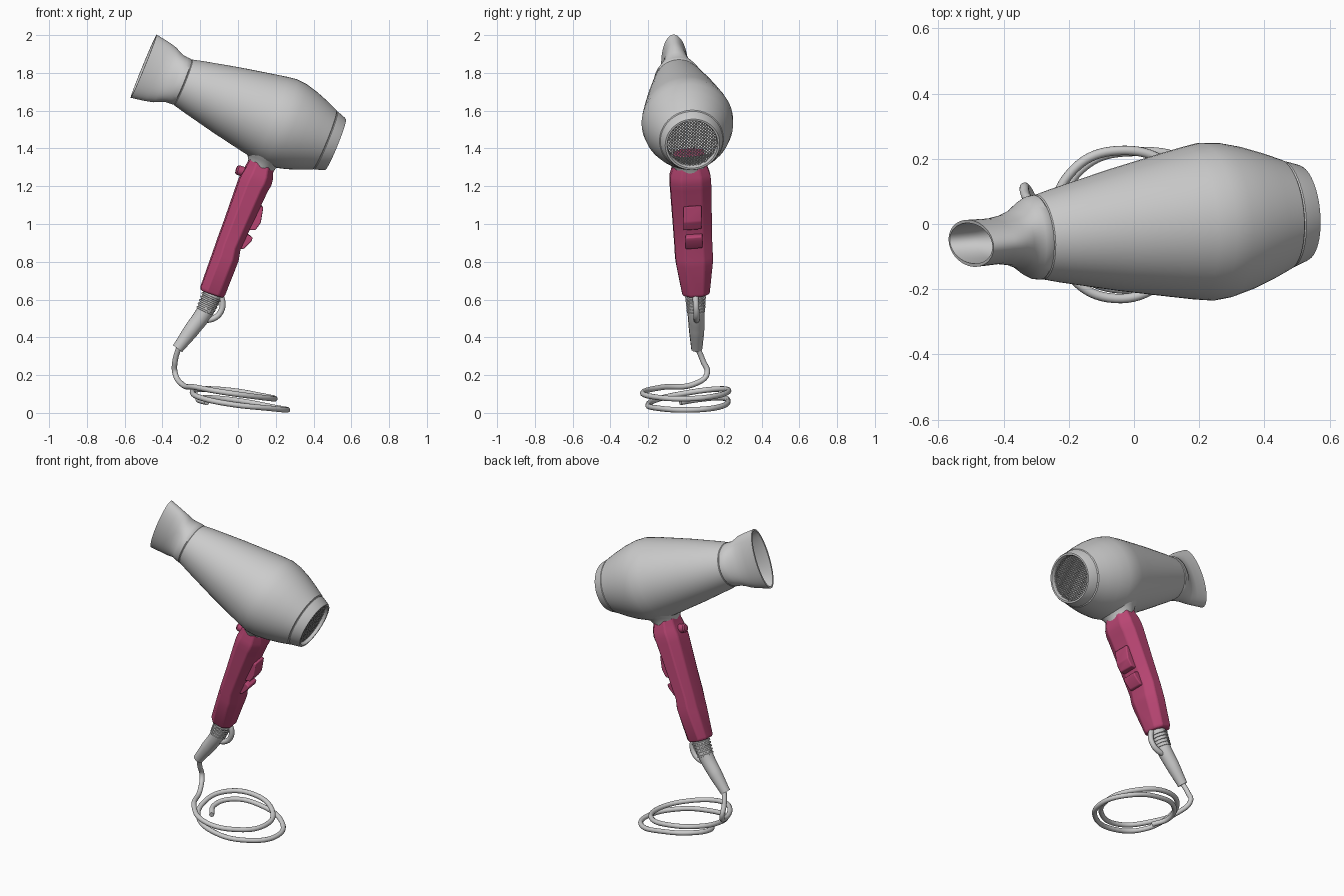
import bpy, bmesh
from math import sin, cos, pi, radians
from mathutils import Vector, Matrix

if "Cube" in bpy.data.objects:
    bpy.data.objects.remove(bpy.data.objects["Cube"])

# Frames: U runs along the barrel (outlet to intake), D runs down the handle
F = Vector((-0.29, -0.04, 1.75))
T = Vector((0.10, 0.018, 1.30))
U = Vector((0.922, 0.085, -0.376)).normalized()
D = Vector((-0.32, 0.049, -0.946)).normalized()
W = U.cross(D).normalized()
V = U.cross(W)
E = D.cross(W)

pink = bpy.data.materials.new("pink_plastic")
pink.diffuse_color = (0.48, 0.06, 0.17, 1)
pink.use_nodes = True
pink.node_tree.nodes["Principled BSDF"].inputs["Base Color"].default_value = pink.diffuse_color


def finish(name, bm, mat=None, angle=30, bevel=0):
    bmesh.ops.recalc_face_normals(bm, faces=bm.faces)
    me = bpy.data.meshes.new(name)
    bm.to_mesh(me)
    bm.free()
    ob = bpy.data.objects.new(name, me)
    bpy.context.collection.objects.link(ob)
    if mat:
        me.materials.append(mat)
    if bevel:
        m = ob.modifiers.new("bevel", 'BEVEL')
        m.width, m.segments, m.limit_method = bevel, 3, 'ANGLE'
        m.angle_limit = radians(25)
    bpy.ops.object.select_all(action='DESELECT')
    ob.select_set(True)
    bpy.context.view_layer.objects.active = ob
    bpy.ops.object.shade_smooth_by_angle(angle=radians(angle))
    return ob


def loft(name, rings, caps=False, **kw):
    bm = bmesh.new()
    rows = [[bm.verts.new(p) for p in r] for r in rings]
    n = len(rows[0])
    for a, b in zip(rows, rows[1:]):
        for i in range(n):
            bm.faces.new((a[i], a[(i + 1) % n], b[(i + 1) % n], b[i]))
    if caps:
        bm.faces.new(rows[0])
        bm.faces.new(rows[-1])
    return finish(name, bm, **kw)


def oval(c, x, y, a, b, n=56):
    return [c + x * a * cos(2 * pi * i / n) + y * b * sin(2 * pi * i / n) for i in range(n)]


def tube(name, pts, r, radii=None):
    cu = bpy.data.curves.new(name, 'CURVE')
    cu.dimensions = '3D'
    cu.bevel_depth, cu.bevel_resolution, cu.resolution_u = r, 4, 10
    cu.use_fill_caps = True
    sp = cu.splines.new('BEZIER')
    sp.bezier_points.add(len(pts) - 1)
    for i, (bp, p) in enumerate(zip(sp.bezier_points, pts)):
        bp.co = p
        bp.handle_left_type = bp.handle_right_type = 'AUTO'
        bp.radius = radii[i] if radii else 1
    ob = bpy.data.objects.new(name, cu)
    bpy.context.collection.objects.link(ob)
    return ob


def prism(name, outline, y, half, **kw):
    # outline in x,z pushed sideways along W
    loft(name, [[Vector((x, y, z)) + W * h for x, z in outline] for h in (-half, half)],
         caps=True, mat=pink, bevel=0.006, **kw)


# Barrel: turned shell with a seam groove near the intake ring and a rear lip
barrel = [(-0.01, 0.118), (0.0, 0.13), (0.06, 0.145), (0.25, 0.187), (0.42, 0.22), (0.5, 0.235),
          (0.555, 0.243), (0.61, 0.238), (0.68, 0.22), (0.75, 0.195), (0.81, 0.17),
          (0.814, 0.163), (0.818, 0.166), (0.865, 0.15), (0.874, 0.145), (0.874, 0.135),
          (0.865, 0.131), (0.82, 0.131)]
loft("barrel", [oval(F + U * s, V, W, r, r) for s, r in barrel])

# Concentrator nozzle: round collar blending to a tall flared slot, with inner wall
nozzle = [(0.0, .124, .124), (-0.008, .13, .13), (-0.03, .127, .131), (-0.05, .115, .133),
          (-0.075, .092, .142), (-0.105, .078, .157), (-0.15, .070, .168), (-0.227, .072, .181),
          (-0.227, .062, .171), (-0.15, .060, .155), (-0.075, .075, .125), (0.03, .10, .10)]
loft("nozzle", [oval(F + U * s, V, W, v, w) for s, w, v in nozzle], angle=40)

# Intake grille: diagonal wire lattice
bm = bmesh.new()
bmesh.ops.create_grid(bm, x_segments=26, y_segments=26, size=0.15,
                      matrix=Matrix.Rotation(pi / 4, 4, 'Z'))
bmesh.ops.delete(bm, geom=[v for v in bm.verts if v.co.length > 0.137], context='VERTS')
M = Matrix((V, W, U)).transposed().to_4x4()
M.translation = F + U * 0.853
bm.transform(M)
grille = finish("intake_grille", bm)
wire = grille.modifiers.new("wire", 'WIREFRAME')
wire.thickness = 0.005

# Neck flare from barrel to handle
neck = [(0.005, .07, .088), (-0.02, .074, .095), (-0.05, .09, .115), (-0.09, .13, .15),
        (-0.12, .16, .17)]
loft("neck", [oval(T + D * t + E * 0.02, E, W, a, b, 40) for t, a, b in neck])

# Handle: chamfered section; (distance down, front edge, rear edge, half width)
grip = [(-0.09, -.05, .07, .08), (-0.01, -.053, .086, .092), (.03, -.060, .097, .105),
        (.065, -.068, .1, .108), (.1, -.070, .092, .108), (.32, -.072, .067, .102),
        (.44, -.075, .054, .099), (.5, -.075, .064, .099), (.54, -.076, .062, .096),
        (.70, -.079, .055, .073), (.712, -.072, .048, .066)]
rings = []
for t, lo, hi, b in grip:
    c, a = T + D * t + E * (lo + hi) / 2, (hi - lo) / 2
    oct8 = [(1, .5), (.5, 1), (-.5, 1), (-1, .5), (-1, -.5), (-.5, -1), (.5, -1), (1, -.5)]
    rings.append([c + E * a * p + W * b * q for p, q in oct8])
loft("handle", rings, caps=True, mat=pink, bevel=0.01, angle=35)

# Two rocker switches and the round button
prism("upper_switch", [(.05, .97), (.09, .97), (.118, 1.01), (.132, 1.094), (.07, 1.10)], 0.034, 0.048)
prism("lower_switch", [(-.03, .87), (.027, .87), (.068, .91), (.076, .93), (.055, .945), (.01, .95)],
      0.042, 0.045)
bc = T + D * 0.045
loft("round_button", [oval(bc - E * o, D, W, r, r, 24)
                      for o, r in ((.04, .026), (.092, .026), (.1, .02), (.102, .008))],
     caps=True, mat=pink)

# Cord sleeve with ribs
A, B = Vector((-0.13, .05, .64)), Vector((-0.18, .053, .53))
tube("cord_sleeve", [A, B, (-0.245, .056, .44), (-0.32, .057, .34)], 0.05, [1, .9, .82, .6])
for i in range(5):
    c = A.lerp(B, 0.25 + 0.16 * i)
    n = (B - A).normalized()
    x = n.cross(W).normalized()
    r = 0.055 - 0.0015 * i
    loft(f"sleeve_rib_{i + 1}", [oval(c + n * o, x, W, q, q, 28)
                                 for o, q in ((-.007, r - .012), (-.004, r), (.004, r), (.007, r - .012))])

# Hanging loop
tube("hanging_loop", [(-0.10, .05, .635), (-0.082, .052, .585), (-0.092, .055, .535),
                      (-0.13, .056, .50), (-0.2, .056, .49)], 0.016)

# Coiled cord
tube("cord", [(-.31, .057, .355), (-.333, .09, .275), (-.333, .112, .21), (-.30, .05, .155),
              (-.22, -.13, .135), (-.08, -.226, .11), (.1, -.17, .085), (.195, 0, .075),
              (.13, .16, .09), (-.05, .225, .12), (-.2, .15, .125), (-.24, 0, .105),
              (-.18, -.14, .075), (-.03, -.2, .045), (.16, -.15, .025), (.262, .02, .016),
              (.19, .17, .03), (0, .222, .065), (-.16, .17, .08), (-.21, .06, .07),
              (-.165, -.03, .055)], 0.0145)
